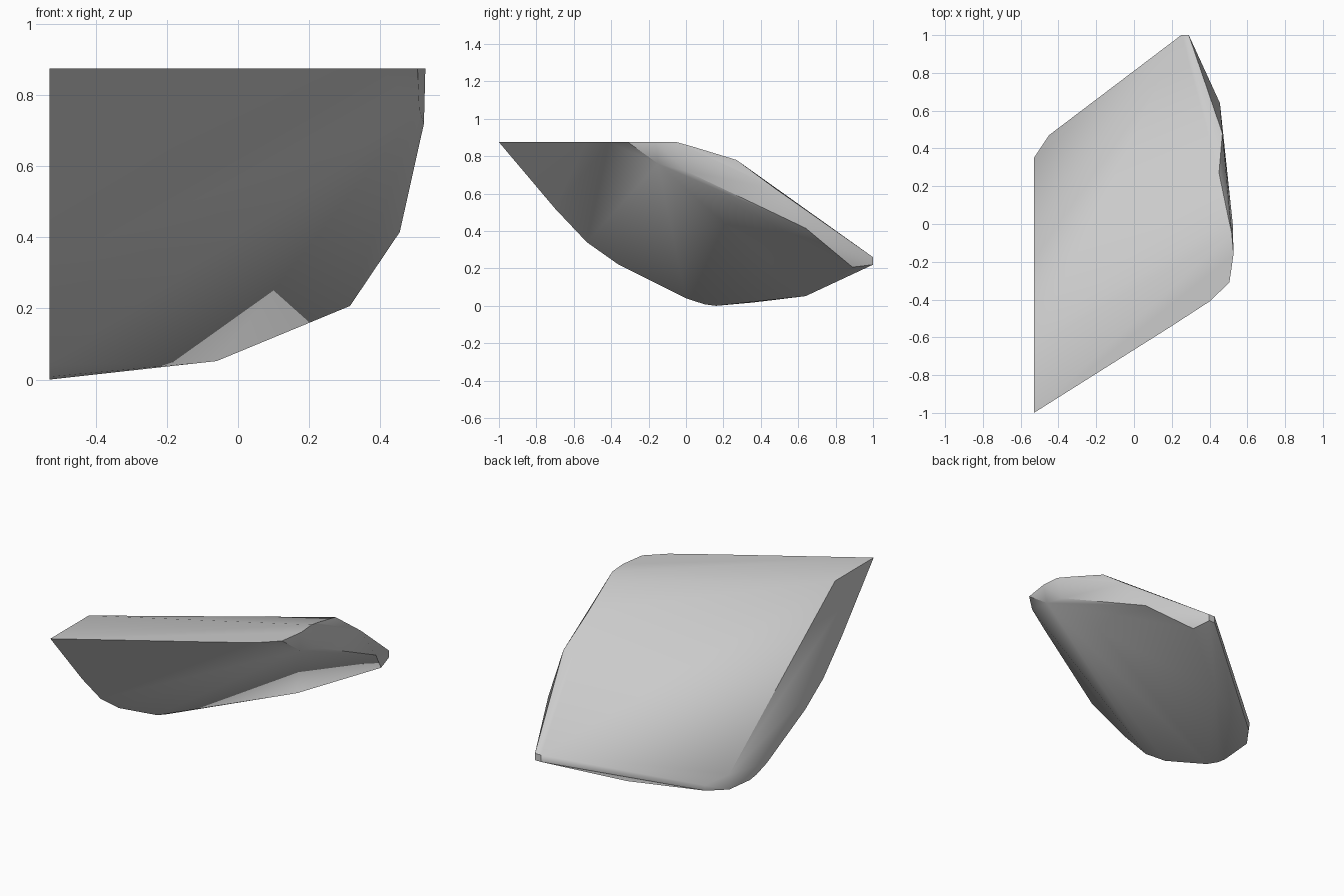
import bpy
import bmesh
import math

cube = bpy.data.objects.get("Cube")
if cube:
    bpy.data.objects.remove(cube, do_unlink=True)

# Plain grey stone
stone = bpy.data.materials.new("stone grey")
stone.use_nodes = True
colour = (0.6, 0.6, 0.6, 1.0)
stone.diffuse_color = colour
bsdf = next(n for n in stone.node_tree.nodes if n.type == 'BSDF_PRINCIPLED')
bsdf.inputs["Base Color"].default_value = colour
bsdf.inputs["Roughness"].default_value = 0.8

TOP = 0.875
CUT = -0.53

# Flat cut side: curved belly, then the straight upper slope (y, z)
cut_profile = [(-1.0, TOP), (-0.7, 0.52), (-0.53, 0.34), (-0.36, 0.22),
               (0.0, 0.04), (0.1, 0.008), (0.16, 0.0), (0.35, 0.017),
               (0.35, 0.107), (-0.64, TOP)]
# Outline of the level top (x, y)
top_rim = [(0.2, -0.54), (0.4, -0.41), (0.505, -0.31), (0.527, -0.16), (0.518, -0.05)]
# Corners of the chipped side, upper row then lower row
chipped_side = [(0.5, 0.03, 0.853), (0.45, 0.27, 0.78), (0.468, 0.48, 0.625),
                (0.51, -0.15, 0.76), (0.523, 0.0, 0.72), (0.455, 0.64, 0.415),
                (0.315, 0.89, 0.207)]
# Blunt rear tip and rear underside
rear = [(x, 1.0, z) for x in (0.25, 0.29) for z in (0.22, 0.26)]
rear += [(-0.45, 0.47, 0.065), (-0.45, 0.46, 0.03), (-0.06, 0.64, 0.052)]

corners = [(CUT, y, z) for y, z in cut_profile]
corners += [(x, y, TOP) for x, y in top_rim]
corners += chipped_side + rear

# Wrap the corners in one closed convex shell
bm = bmesh.new()
for c in corners:
    bm.verts.new(c)
hull = bmesh.ops.convex_hull(bm, input=bm.verts[:])
loose = {g for g in hull["geom_interior"] + hull["geom_unused"]
         if isinstance(g, bmesh.types.BMVert)}
bmesh.ops.delete(bm, geom=list(loose), context='VERTS')
bmesh.ops.dissolve_limit(bm, angle_limit=math.radians(0.5),
                         verts=bm.verts[:], edges=bm.edges[:])
bmesh.ops.recalc_face_normals(bm, faces=bm.faces[:])

mesh = bpy.data.meshes.new("rock_shard")
bm.to_mesh(mesh)
bm.free()
mesh.materials.append(stone)
rock = bpy.data.objects.new("rock_shard", mesh)
bpy.context.collection.objects.link(rock)

# Soft facets with crisp main ridges
bpy.ops.object.select_all(action='DESELECT')
rock.select_set(True)
bpy.context.view_layer.objects.active = rock
bpy.ops.object.shade_smooth_by_angle(angle=math.radians(35))
